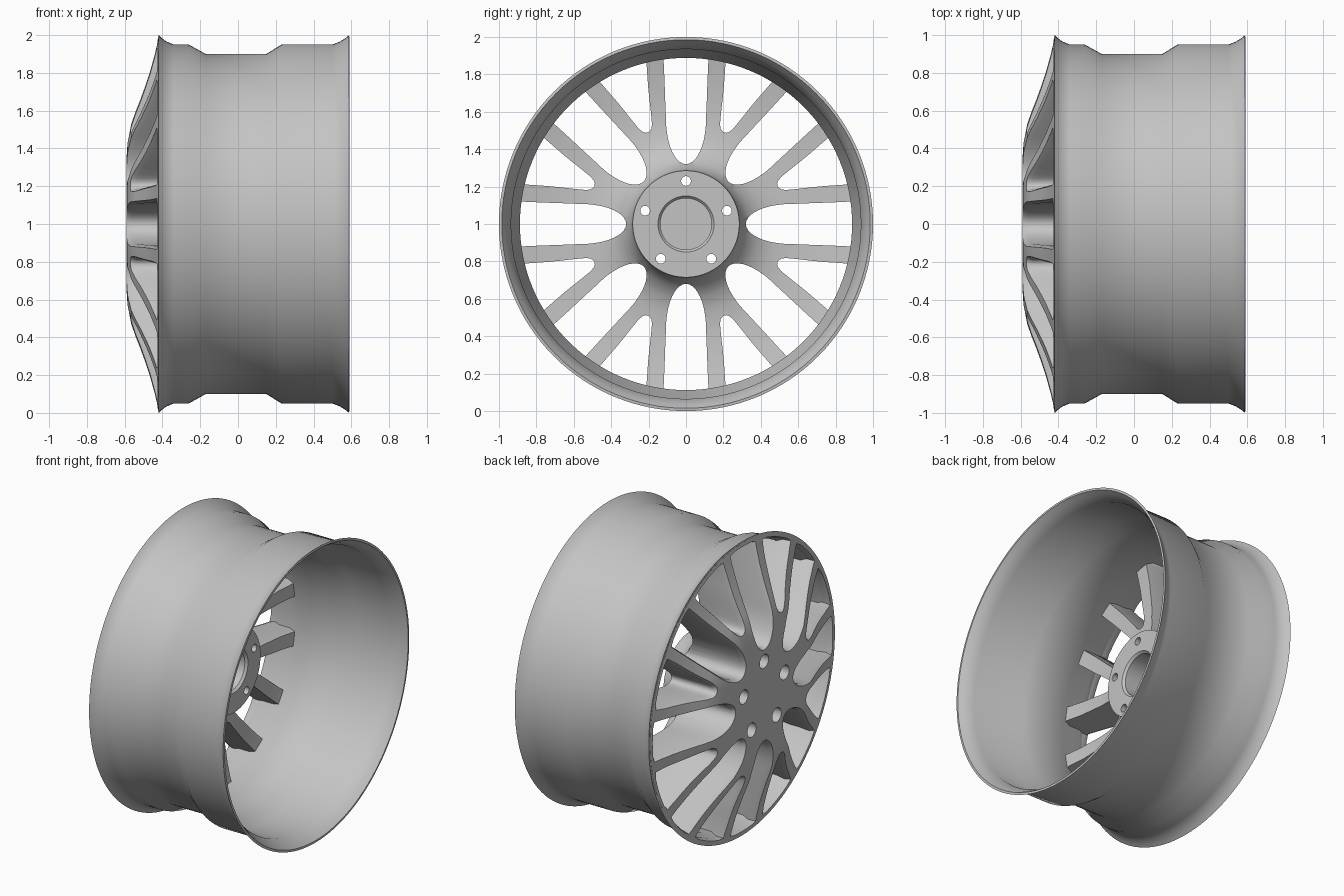
import bpy, bmesh
from math import sin, cos, pi, hypot, sqrt, radians
from mathutils import Vector

old = bpy.data.objects.get("Cube")
if old:
    bpy.data.objects.remove(old, do_unlink=True)

metal = bpy.data.materials.new("satin_grey_metal")
metal.use_nodes = True
grey = (0.55, 0.55, 0.55, 1)
metal.diffuse_color = grey
metal.node_tree.nodes["Principled BSDF"].inputs["Base Color"].default_value = grey


def finish(bm, name):
    bmesh.ops.recalc_face_normals(bm, faces=bm.faces)
    mesh = bpy.data.meshes.new(name)
    bm.to_mesh(mesh)
    bm.free()
    mesh.materials.append(metal)
    obj = bpy.data.objects.new(name, mesh)
    bpy.context.collection.objects.link(obj)
    return obj


def smooth(obj):
    bpy.ops.object.select_all(action='DESELECT')
    obj.select_set(True)
    bpy.context.view_layer.objects.active = obj
    bpy.ops.object.shade_smooth_by_angle(angle=radians(32))


def revolve(name, profile, closed, steps=128):
    """Turn an (x, radius) profile around the axle."""
    bm = bmesh.new()
    verts = [bm.verts.new((x, 0, 1 + r)) for x, r in profile]
    pairs = list(zip(verts, verts[1:]))
    if closed:
        pairs.append((verts[-1], verts[0]))
    edges = [bm.edges.new(p) for p in pairs]
    bmesh.ops.spin(bm, geom=verts + edges, cent=(0, 0, 1), axis=(1, 0, 0),
                   angle=2 * pi, steps=steps)
    bmesh.ops.remove_doubles(bm, verts=bm.verts, dist=1e-5)
    return finish(bm, name)


def loft(bm, rings):
    """Join rings of points into a closed solid."""
    loops = [[bm.verts.new(p) for p in ring] for ring in rings]
    n = len(loops[0])
    for a, b in zip(loops, loops[1:]):
        for i in range(n):
            j = (i + 1) % n
            bm.faces.new((a[i], a[j], b[j], b[i]))
    bm.faces.new(loops[0])
    bm.faces.new(loops[-1])


# Barrel: thin wall with drop centre, bead seats and flared lips
outer = [(-.42, 1), (-.405, .985), (-.38, .967), (-.34, .95), (-.26, .95), (-.17, .9),
         (.15, .9), (.23, .95), (.5, .95), (.54, .966), (.57, .985), (.588, 1)]
inner = [(.59, .985), (.56, .965), (.5, .935), (.23, .935), (.15, .888),
         (-.17, .888), (-.26, .935), (-.34, .935), (-.42, .978)]
barrel = revolve("barrel", outer + inner, True)
smooth(barrel)

# Wheel face: dished front, hub and bore behind, before the openings are cut
front = [(-.583, 0), (-.585, .12), (-.589, .25), (-.59, .36), (-.585, .44), (-.566, .54),
         (-.545, .6), (-.517, .67), (-.488, .75), (-.465, .82), (-.44, .91), (-.422, .988)]
back = [(-.34, .94), (-.26, .94), (-.2, .904), (-.222, .78), (-.235, .6), (-.228, .48),
        (-.205, .4), (-.16, .335), (-.1, .298), (-.05, .286), (-.03, .285),
        (-.03, .15), (-.045, .137), (-.45, .137), (-.45, 0)]
wheel_face = revolve("hub_and_spokes", front + back, False)


def front_x(r):
    for (x0, r0), (x1, r1) in zip(front, front[1:]):
        if r <= r1:
            return x0 + (x1 - x0) * (r - r0) / (r1 - r0)
    return front[-1][0]


def outline(half):
    """Counter-clockwise window outline: mirrored sides and an arc at the rim."""
    rim = .955
    w = half[-1][1]
    arc = [(sqrt(rim * rim - v * v), v) for v in (w * k / 4 for k in range(-4, 5))]
    side = half[:-1]
    return [(u, -v) for u, v in side] + arc + [(u, v) for u, v in side[:0:-1]]


def grow(points, d):
    result = []
    n = len(points)
    for i, (u, v) in enumerate(points):
        t = Vector(points[(i + 1) % n]) - Vector(points[i - 1])
        t.normalize()
        result.append((u + t.y * d, v - t.x * d))
    return result


def place(points, angle, depth):
    """Put radial/tangential points on the wheel; depth gives x from radius."""
    c, s = cos(angle), sin(angle)
    return [(depth(hypot(u, v)), u * s + v * c, 1 + u * c - v * s) for u, v in points]


# Rounded wide windows and narrow fork windows
tip, length, width = .32, .24, .107
wide = [(tip + length * (1 - cos(a)), width * sin(a))
        for a in (pi / 2 * k / 10 for k in range(11))]
wide = outline(wide + [(.66, .111), (.77, .115), (.88, .12), (.95, .124)])
fork = outline([(.53, 0), (.533, .012), (.541, .023), (.555, .032), (.58, .042), (.63, .057),
                (.69, .074), (.75, .092), (.81, .112), (.87, .132), (.95, .152)])

cut = bmesh.new()
for i in range(16):
    shape = fork if i % 2 else wide
    angle = i * pi / 8
    flared = grow(shape, .014)
    loft(cut, [place(shape, angle, lambda r: .1),
               place(shape, angle, lambda r: front_x(r) + .03),
               place(flared, angle, lambda r: front_x(r) - .005),
               place(flared, angle, lambda r: -.8)])

# Five stepped bolt holes
for i in range(5):
    def circle(radius):
        return [(.23 + radius * cos(a), radius * sin(a))
                for a in (2 * pi * k / 24 for k in range(24))]
    angle = i * 2 * pi / 5
    loft(cut, [place(circle(r), angle, lambda _, x=x: x)
               for x, r in ((.1, .026), (-.17, .026), (-.2, .048), (-.8, .048))])

cutter = finish(cut, "opening_cutter")
cutter.hide_render = True
boolean = wheel_face.modifiers.new("openings", 'BOOLEAN')
boolean.operation = 'DIFFERENCE'
boolean.solver = 'EXACT'
boolean.object = cutter
bpy.context.view_layer.objects.active = wheel_face
bpy.ops.object.modifier_apply(modifier=boolean.name)
bpy.data.objects.remove(cutter, do_unlink=True)
smooth(wheel_face)
